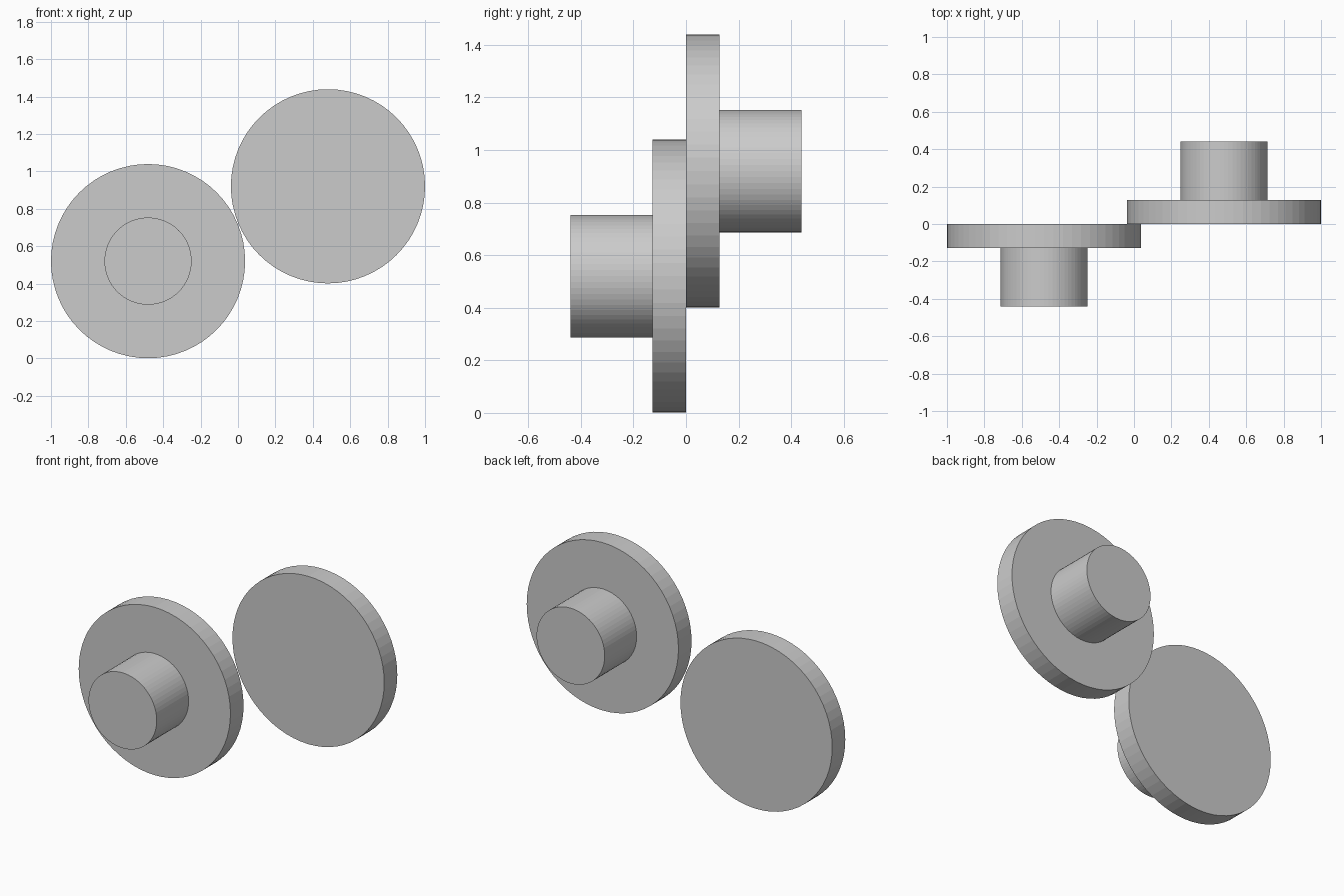
import bpy
import math

if "Cube" in bpy.data.objects:
    bpy.data.objects.remove(bpy.data.objects["Cube"])


def cylinder_y(name, x, z, y0, y1, radius):
    """Flat-faced cylinder running along y from y0 to y1."""
    bpy.ops.mesh.primitive_cylinder_add(
        vertices=64, radius=radius, depth=abs(y1 - y0),
        location=(x, (y0 + y1) / 2, z), rotation=(math.pi / 2, 0, 0))
    bpy.context.object.name = name


# Two stepped round pieces, back to back: side = -1 faces front, +1 faces back
for label, side, z in (("front", -1, 0.52), ("back", 1, 0.92)):
    x = side * 0.481
    # wide flange disc
    cylinder_y(label + "_disc", x, z, 0, side * 0.128, 0.519)
    # narrow stub on the outer face
    cylinder_y(label + "_stub", x, z, side * 0.128, side * 0.44, 0.233)
